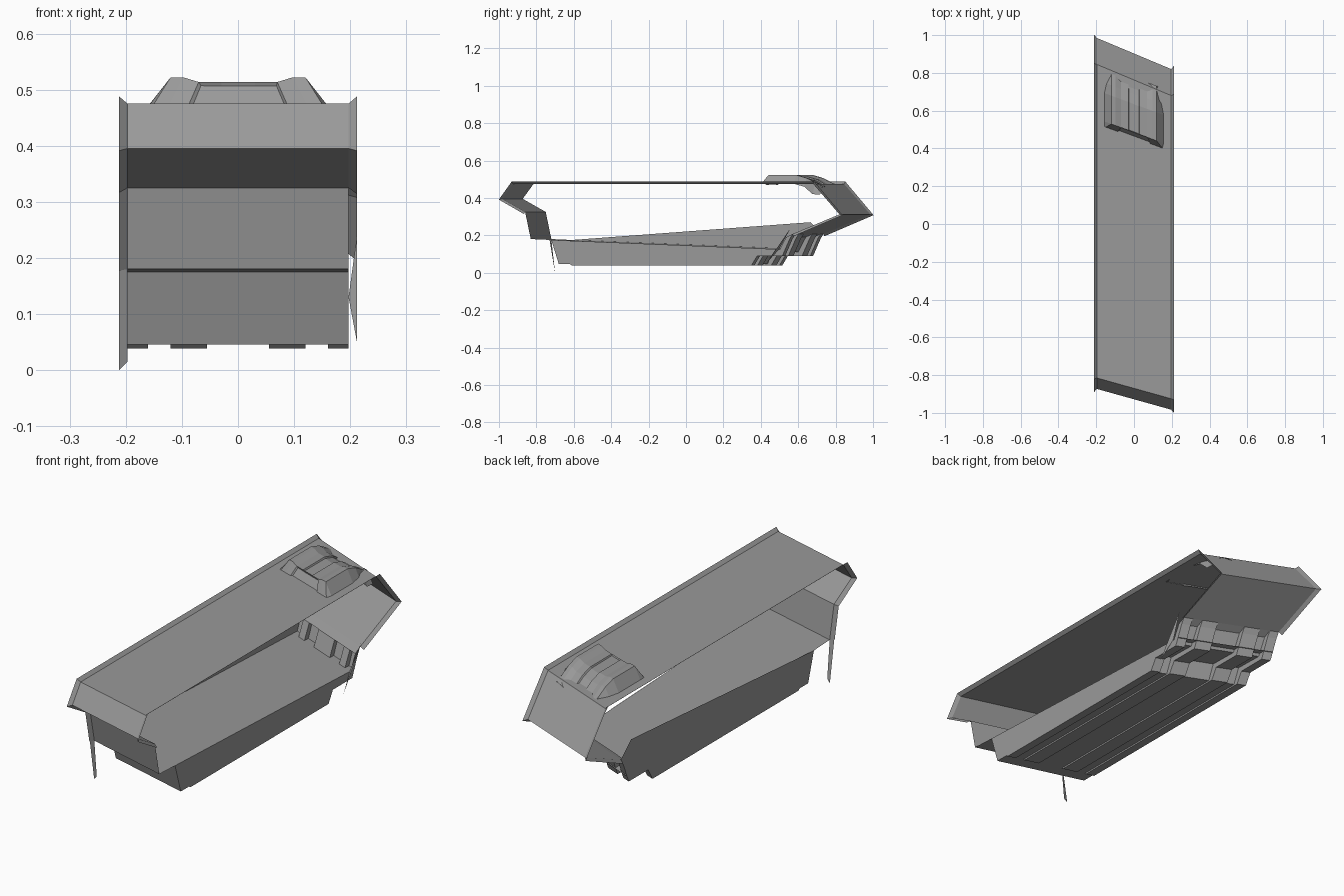
import bpy, bmesh, math

if "Cube" in bpy.data.objects:
    bpy.data.objects.remove(bpy.data.objects["Cube"])

W = 0.197           # half width of the plating
FR, BK = 0.11, 0.165  # skew of the front and rear ends (left side lies further back)

grey = bpy.data.materials.new("dark_grey")
grey.diffuse_color = (.32, .32, .32, 1)
grey.use_nodes = True
grey.node_tree.nodes["Principled BSDF"].inputs["Base Color"].default_value = grey.diffuse_color


def pt(p, x):
    """Profile point (y, z, skew) placed at x."""
    return (x, p[0] + p[2] * (W - x) / (2 * W), p[1])


def make(name, verts, faces, edit=None):
    bm = bmesh.new()
    vs = [bm.verts.new(v) for v in verts]
    fs = [bm.faces.new([vs[i] for i in f]) for f in faces]
    bmesh.ops.recalc_face_normals(bm, faces=bm.faces)
    if edit:
        edit(bm, fs)
    me = bpy.data.meshes.new(name)
    bm.to_mesh(me)
    bm.free()
    me.materials.append(grey)
    ob = bpy.data.objects.new(name, me)
    bpy.context.collection.objects.link(ob)
    return ob


def strip(name, a, b):
    n = len(a)
    return make(name, a + b, [(i, i + 1, n + i + 1, n + i) for i in range(n - 1)])


def sheet(name, prof, x0=-W, x1=W):
    return strip(name, [pt(p, x0) for p in prof], [pt(p, x1) for p in prof])


def plate(name, prof, x):
    return make(name, [pt(p, x) for p in prof], [tuple(range(len(prof)))])


# Outer shell: front lip, nose, roof, rear nose (right-hand profile)
shell = [(-.72, .175, FR), (-.83, .18, FR), (-.86, .325, FR), (-.983, .395, FR),
         (-.925, .475, FR), (.68, .475, BK), (.82, .312, BK), (.57, .207, BK),
         (.535, .19, BK)]
sheet("outer_shell", shell)

# Underside with stepped rear, alternating recessed bands and raised ribs
front = [(-.72, .175, FR), (-.68, .046, FR), (-.62, .046, FR)]
base = [(.33, .046, BK), (.36, .115, BK), (.495, .112, BK), (.535, .19, BK)]
rib = [(-.612, .039, FR), (.35, .039, BK), (.38, .09, BK), (.515, .09, BK),
       (.555, .182, BK), (.57, .207, BK)]
edges = [-W, -.16, -.12, -.055, .055, .12, .16, W]
for i, (a, b) in enumerate(zip(edges, edges[1:])):
    raised = i % 2 == 0
    sheet(f"underside_{'rib' if raised else 'band'}_{i + 1}",
          front + (rib if raised else base), a, b)
for i, x in enumerate(edges):
    plate(f"rib_side_{i + 1}", rib + base[::-1] + front[2:], x)

# Sloping floor
sheet("floor", [(-.72, .175, FR), (.535, .123, BK)])

# Side walls; the left one rises toward the rear
plate("right_wall", front + base[:3] + [(.503, .125, BK)], W)
plate("left_wall", front + base + [(.57, .207, BK), (.50, .27, BK)], -W)


# Flared flanges along both shell edges
def flange(name, prof, side):
    a = [pt(p, side * W) for p in prof]
    b = []
    for i, v in enumerate(a):
        ns = []
        for j in (i - 1, i):
            if 0 <= j < len(a) - 1:
                dy, dz = a[j + 1][1] - a[j][1], a[j + 1][2] - a[j][2]
                l = math.hypot(dy, dz)
                ns.append((-dz / l, dy / l))
        ny, nz = sum(n[0] for n in ns), sum(n[1] for n in ns)
        l = math.hypot(ny, nz)
        k = .013 * min(1.4, len(ns) / l) / l
        b.append((side * .212, v[1] + ny * k, v[2] + nz * k))
    return strip(name, a, b)


flange("left_flange", shell[1:8], -1)
flange("right_flange", shell[2:8], 1)

# Loose flange ends: front left leg and rear right spike
make("left_flange_leg", [(-W, -.72, .18), (-.212, -.73, .18), (-.212, -.70, 0),
                         (-W, -.703, .015)], [(0, 1, 2, 3)])
make("right_flange_spike", [(W, .50, .13), (.212, .43, .05), (.212, .56, .24)], [(0, 1, 2)])

# Roof housing: side pods with a lower middle, curving down through the roof at the rear
cols = [(-.157, 0), (-.12, 1), (-.098, 1), (-.07, .82), (-.03, .82),
        (.03, .82), (.07, .82), (.098, 1), (.12, 1), (.157, 0)]
rows = [(.457, .474, 0), (.485, .475, .047), (.635, .475, .047), (.69, .46, .046),
        (.735, .42, .062), (.775, .418, .045)]
verts, faces = [], []
nc = len(cols)
for r, (y, z, h) in enumerate(rows):
    for x, k in cols:
        if r == 0 and k:
            x *= 1.25
        verts.append((x, y - .37 * x, z + h * k))
for r in range(len(rows) - 1):
    for c in range(nc - 1):
        i = r * nc + c
        faces.append((i, i + 1, i + nc + 1, i + nc))


def recesses(bm, fs):
    for f in fs:
        if f.normal.z < 0:
            f.normal_flip()
    n = nc - 1
    window = fs[3:6]
    slot = [fs[r * n + 4] for r in (1, 2, 3)]
    bmesh.ops.inset_region(bm, faces=window, thickness=.005, depth=-.006)
    bmesh.ops.inset_region(bm, faces=slot, thickness=.004, depth=-.006)


make("roof_housing", verts, faces, recesses)
